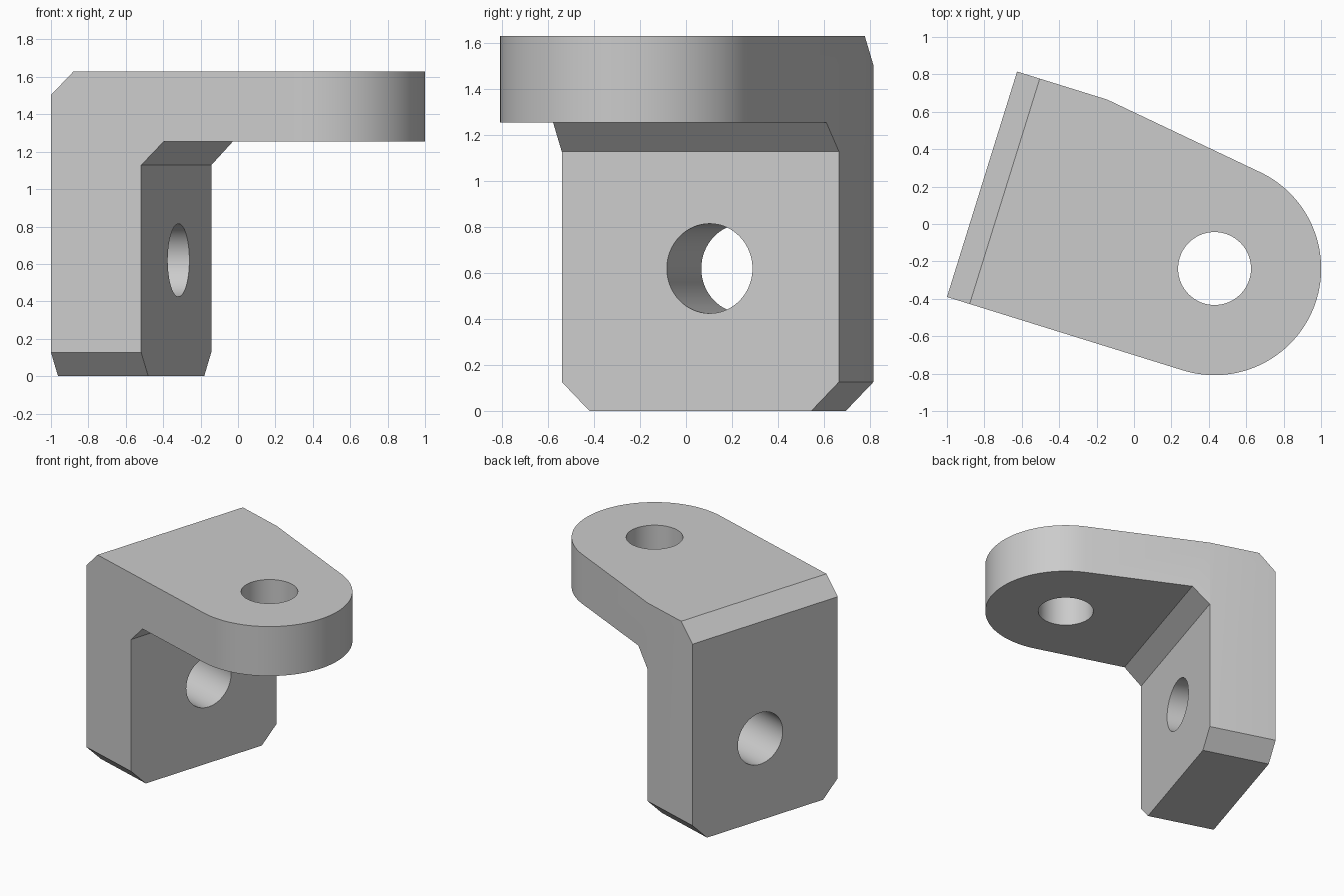
import bpy, bmesh
from math import radians, cos, sin, acos, atan2, hypot, pi
from mathutils import Matrix, Vector

cube = bpy.data.objects.get("Cube")
if cube:
    bpy.data.objects.remove(cube, do_unlink=True)

# Main dimensions: u runs out from the wall, v along its width
WIDTH, WALL, CHAMFER = 1.262, 0.505, 0.127
TOP, UNDER = 1.63, 1.255
EYE_U, EYE_V, EYE_R, HOLE_R = 1.321, 0.57, 0.57, 0.195
PLACE = Matrix.Translation((-1, -0.39, 0)) @ Matrix.Rotation(radians(-17.28), 4, "Z")


def prism(name, points, sweep):
    """Extrude a closed outline along a vector."""
    bm = bmesh.new()
    face = bm.faces.new([bm.verts.new(p) for p in points])
    new = bmesh.ops.extrude_face_region(bm, geom=[face])["geom"]
    bmesh.ops.translate(bm, vec=Vector(sweep),
                        verts=[g for g in new if isinstance(g, bmesh.types.BMVert)])
    bmesh.ops.recalc_face_normals(bm, faces=bm.faces)
    bm.transform(PLACE)
    mesh = bpy.data.meshes.new(name)
    bm.to_mesh(mesh)
    bm.free()
    ob = bpy.data.objects.new(name, mesh)
    bpy.context.collection.objects.link(ob)
    return ob


def arc(start, end, steps):
    return [start + (end - start) * i / steps for i in range(steps + 1)]


# Chamfered L profile of wall and shelf
c = CHAMFER
profile = [(0, 0), (WALL, 0), (WALL, UNDER - c), (WALL + c, UNDER),
           (2.2, UNDER), (2.2, TOP), (c, TOP), (0, TOP - c)]
bracket = prism("angle_bracket", [(u, -0.2, z) for u, z in profile], (0, WIDTH + 0.4, 0))

# Plan outline: square back, tapered side, round eye
du, dv = WALL - EYE_U, WIDTH - EYE_V
tangent = atan2(dv, du) - acos(EYE_R / hypot(du, dv))
plan = [(-0.2, WIDTH), (-0.2, 0)]
plan += [(EYE_U + EYE_R * cos(a), EYE_V + EYE_R * sin(a)) for a in arc(-pi / 2, tangent, 64)]
plan += [(WALL, WIDTH)]
outline = prism("plan_helper", [(u, v, -0.2) for u, v in plan], (0, 0, 2.2))

# Clipped lower wall corners
front = [(c + 0.2, -0.2), (-0.3, c + 0.3), (-0.3, 2), (WIDTH + 0.3, 2),
         (WIDTH + 0.3, c + 0.3), (WIDTH - c - 0.2, -0.2)]
corners = prism("corner_helper", [(-0.4, v, z) for v, z in front], (3, 0, 0))

# Bolt holes through shelf and wall
ring = [(HOLE_R * cos(a), HOLE_R * sin(a)) for a in arc(0, 2 * pi, 64)[:-1]]
shelf_hole = prism("shelf_hole_helper", [(EYE_U + a, EYE_V + b, 1) for a, b in ring], (0, 0, 1))
wall_hole = prism("wall_hole_helper", [(-0.2, 0.673 + a, 0.62 + b) for a, b in ring], (1, 0, 0))

bpy.ops.object.select_all(action="DESELECT")
bpy.context.view_layer.objects.active = bracket
bracket.select_set(True)
for helper, mode in ((outline, "INTERSECT"), (corners, "INTERSECT"),
                     (shelf_hole, "DIFFERENCE"), (wall_hole, "DIFFERENCE")):
    helper.hide_render = True
    mod = bracket.modifiers.new(helper.name, "BOOLEAN")
    mod.operation, mod.solver, mod.object = mode, "EXACT", helper
    bpy.ops.object.modifier_apply(modifier=mod.name)
    bpy.data.objects.remove(helper, do_unlink=True)

# Plain grey metal
grey = bpy.data.materials.new("light_grey")
grey.use_nodes = True
colour = (0.6, 0.6, 0.6, 1)
grey.diffuse_color = colour
grey.node_tree.nodes["Principled BSDF"].inputs["Base Color"].default_value = colour
bracket.data.materials.clear()
bracket.data.materials.append(grey)
bpy.ops.object.shade_smooth_by_angle(angle=radians(30))
